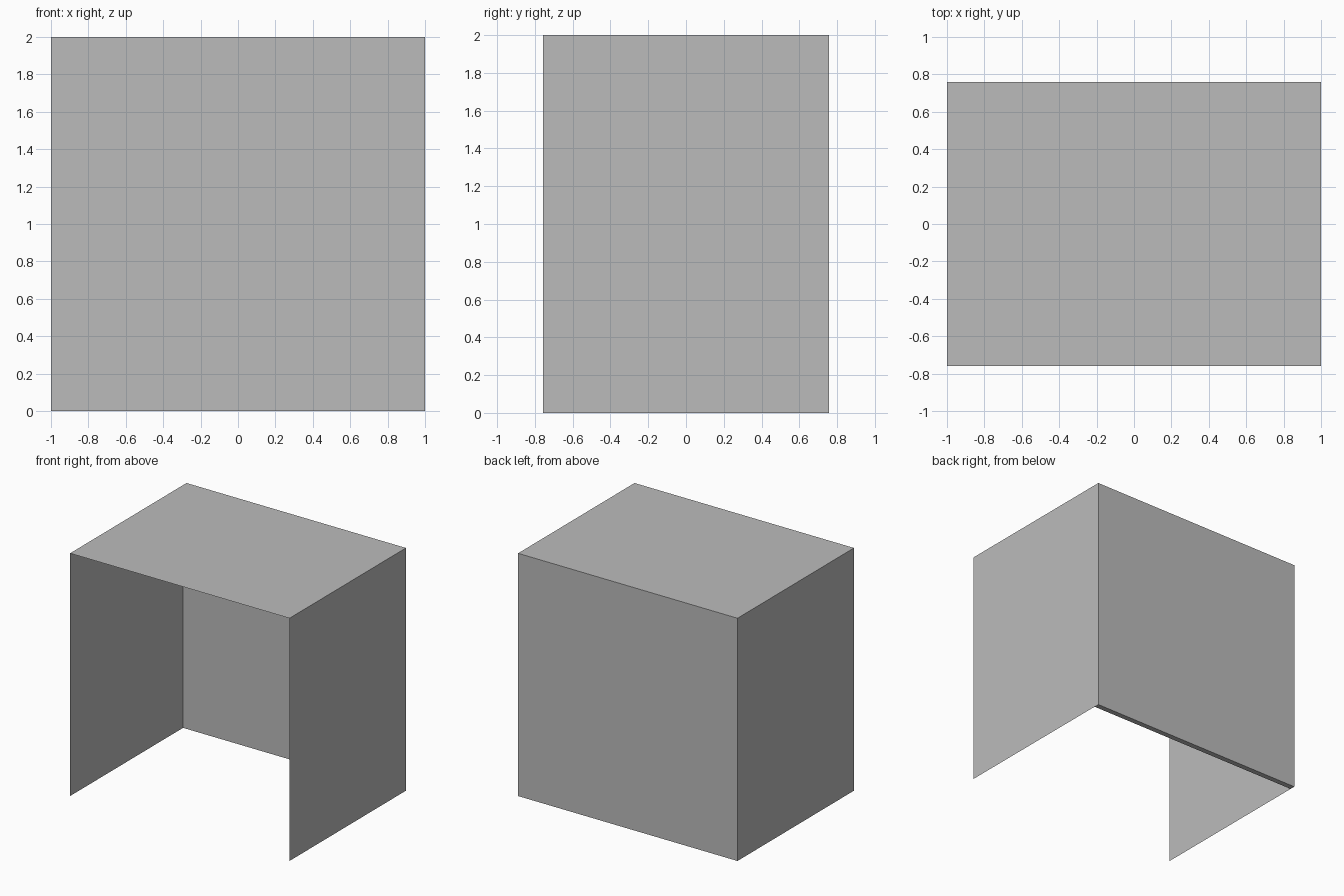
import bpy
import bmesh
from mathutils import Vector

if "Cube" in bpy.data.objects:
    bpy.data.objects.remove(bpy.data.objects["Cube"])

W, D, H = 1.0, 0.758, 2.0   # half width, half depth, height
T = 0.045                   # back wall thickness

grey = bpy.data.materials.new("mid_grey")
grey.diffuse_color = (0.5, 0.5, 0.5, 1)
grey.use_nodes = True
grey.node_tree.nodes["Principled BSDF"].inputs["Base Color"].default_value = grey.diffuse_color


def sweep(name, profile, offset):
    """Extrude an open profile into a thin folded sheet."""
    bm = bmesh.new()
    verts = [bm.verts.new(p) for p in profile]
    edges = [bm.edges.new(pair) for pair in zip(verts, verts[1:])]
    new = bmesh.ops.extrude_edge_only(bm, edges=edges)["geom"]
    moved = [g for g in new if isinstance(g, bmesh.types.BMVert)]
    bmesh.ops.translate(bm, verts=moved, vec=offset)
    # Turn every face away from the middle of the sheet
    bm.normal_update()
    centre = sum((v.co for v in bm.verts), Vector()) / len(bm.verts)
    for f in bm.faces:
        if f.normal.dot(f.calc_center_median() - centre) < 0:
            f.normal_flip()
    mesh = bpy.data.meshes.new(name)
    bm.to_mesh(mesh)
    bm.free()
    mesh.materials.append(grey)
    obj = bpy.data.objects.new(name, mesh)
    bpy.context.collection.objects.link(obj)
    return obj


# Sides and top: one thin sheet folded over, open at front and bottom
sweep("sides_and_top",
      [(-W, -D, 0), (-W, -D, H), (W, -D, H), (W, -D, 0)], (0, 2 * D, 0))

# Back wall: outer skin, bottom edge and inner skin
sweep("back_wall",
      [(-W, D, H), (-W, D, 0), (-W, D - T, 0), (-W, D - T, H)], (2 * W, 0, 0))
